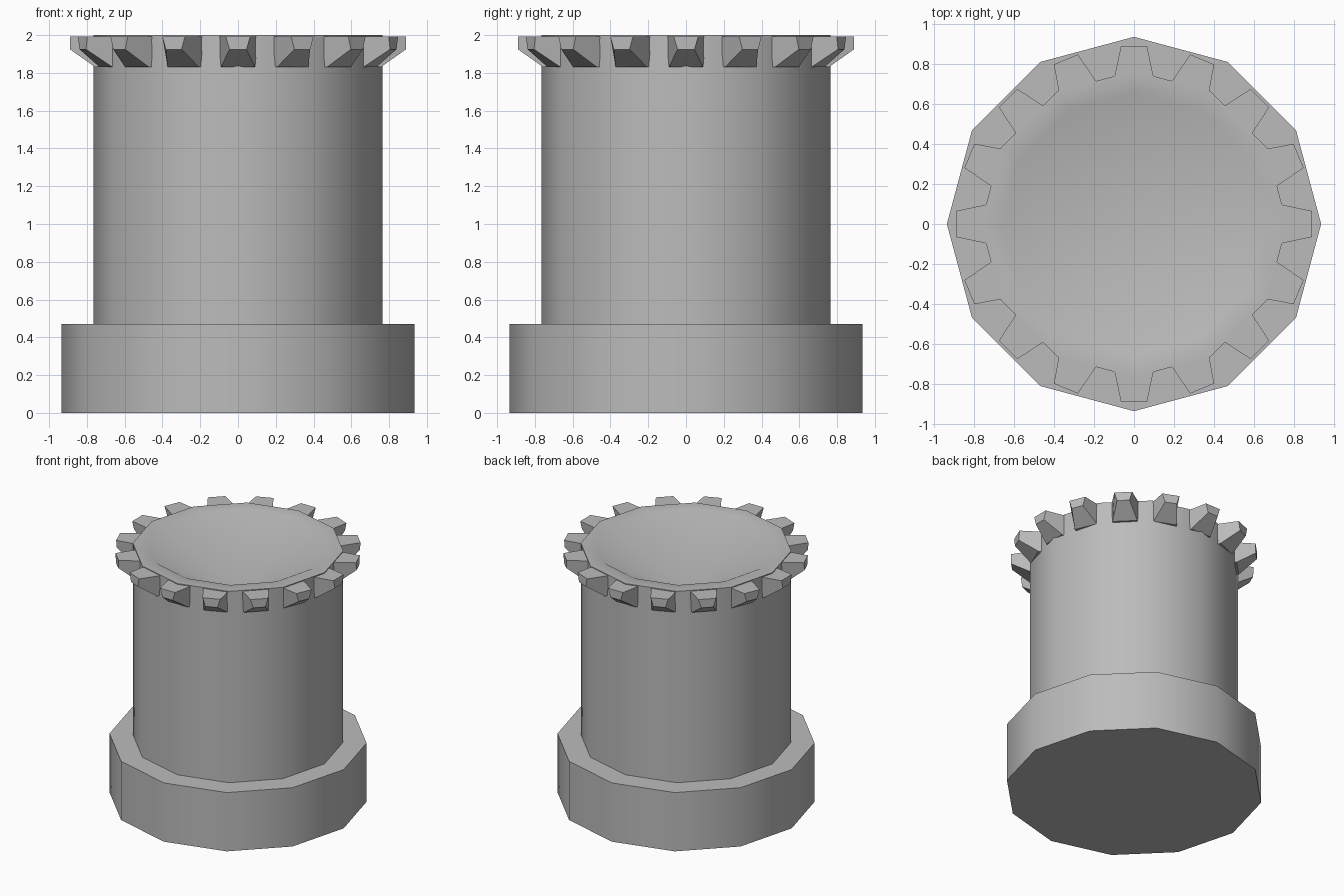
import bpy, bmesh, math
from mathutils import Vector

cube = bpy.data.objects.get("Cube")
if cube:
    bpy.data.objects.remove(cube)

SIDES = 12
TEETH = 16

grey = bpy.data.materials.new("plain_grey")
grey.use_nodes = True
grey.diffuse_color = (0.5, 0.5, 0.5, 1)
grey.node_tree.nodes["Principled BSDF"].inputs["Base Color"].default_value = (0.5, 0.5, 0.5, 1)


def finish(name, bm, angle):
    """Turn a bmesh into a shaded, coloured object."""
    bmesh.ops.recalc_face_normals(bm, faces=bm.faces[:])
    mesh = bpy.data.meshes.new(name)
    bm.to_mesh(mesh)
    bm.free()
    mesh.materials.append(grey)
    obj = bpy.data.objects.new(name, mesh)
    bpy.context.collection.objects.link(obj)
    bpy.ops.object.select_all(action='DESELECT')
    obj.select_set(True)
    bpy.context.view_layer.objects.active = obj
    if angle:
        bpy.ops.object.shade_smooth_by_angle(angle=math.radians(angle))
    return obj


def polar(radius, angle, z):
    return Vector((radius * math.cos(angle), radius * math.sin(angle), z))


def lathe(name, profile):
    """Revolve (radius, z) points from axis to axis."""
    bm = bmesh.new()
    rings = []
    for r, z in profile:
        count = SIDES if r else 1
        rings.append([bm.verts.new(polar(r, math.tau * i / SIDES, z)) for i in range(count)])
    for a, b in zip(rings, rings[1:]):
        for i in range(SIDES):
            j = (i + 1) % SIDES
            if len(a) == 1:
                bm.faces.new((a[0], b[i], b[j]))
            elif len(b) == 1:
                bm.faces.new((a[i], a[j], b[0]))
            else:
                bm.faces.new((a[i], a[j], b[j], b[i]))
    return finish(name, bm, 35)


# Wide foot and hollow-topped barrel
lathe("base", [(0, 0), (0.935, 0), (0.935, 0.47), (0, 0.47)])
lathe("barrel", [(0, 0.4), (0.765, 0.4), (0.765, 2.0), (0.655, 2.0), (0, 1.65)])

# Toothed collar: each tooth has a flat tip and a sloping underside
bm = bmesh.new()
for k in range(TEETH):
    turn = math.tau * k / TEETH
    out = polar(1, turn, 0)
    side = polar(1, turn + math.pi / 2, 0)

    def section(radius, half, z):
        return [bm.verts.new(out * radius + side * half * s + Vector((0, 0, z))) for s in (-1, 1)]

    inner_low = section(0.70, 0.09, 1.83)
    foot = section(0.755, 0.09, 1.83)
    tip_low = section(0.89, 0.045, 1.925)
    tip_top = section(0.89, 0.065, 1.993)
    inner_top = section(0.70, 0.105, 1.993)
    loop = [inner_low, foot, tip_low, tip_top, inner_top]
    for a, b in zip(loop, loop[1:] + loop[:1]):
        bm.faces.new((a[0], a[1], b[1], b[0]))
    for s in (0, 1):
        bm.faces.new([pair[s] for pair in loop])
finish("collar_teeth", bm, 0)
